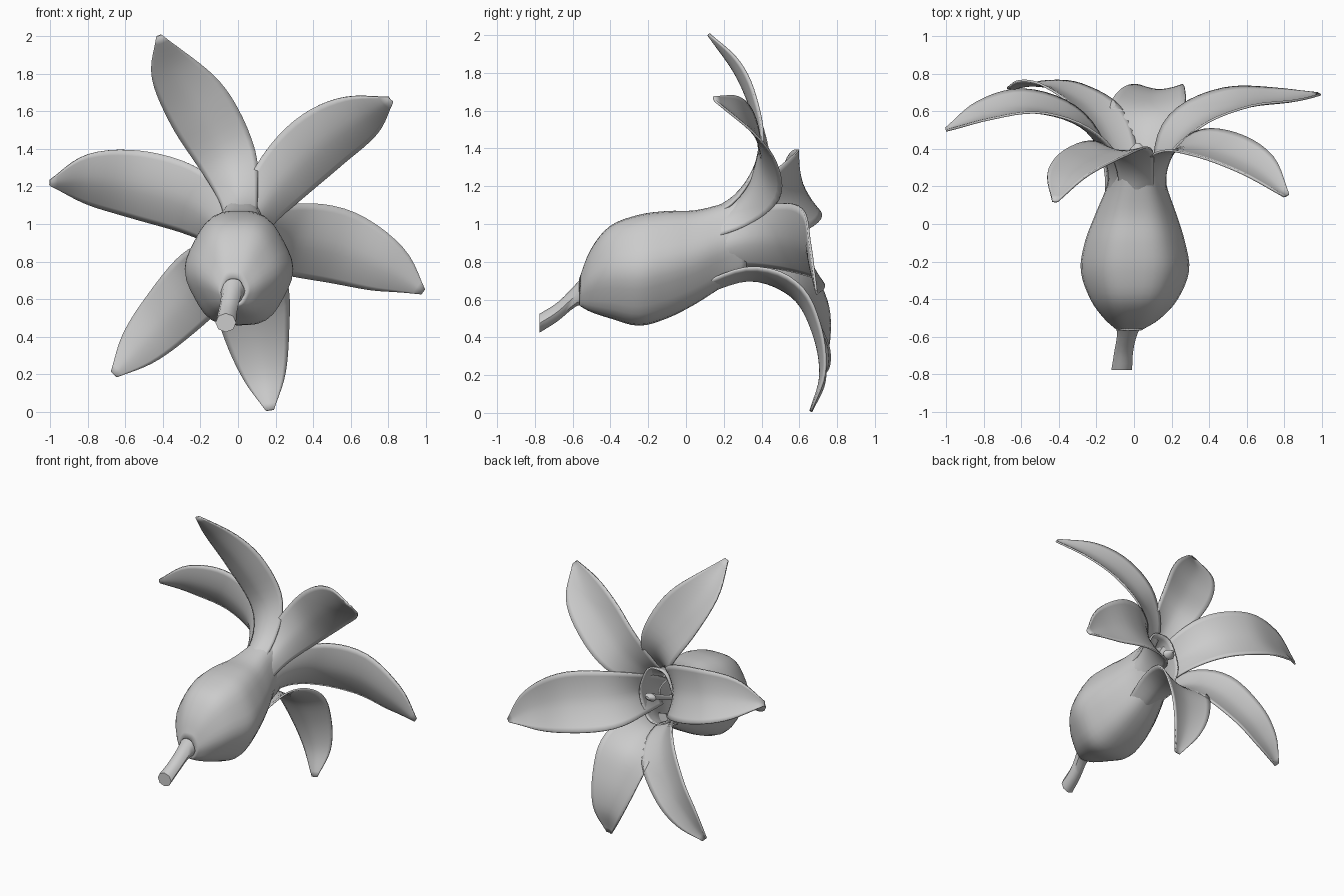
import bpy, math
from mathutils import Vector

if "Cube" in bpy.data.objects:
    bpy.data.objects.remove(bpy.data.objects["Cube"])


def spline(pts, t):
    """Catmull-Rom through tuples of any length, t in 0..1."""
    n = len(pts) - 1
    i = min(int(t * n), n - 1)
    f = t * n - i
    a, b = pts[i], pts[i + 1]
    p = pts[i - 1] if i else [2 * u - v for u, v in zip(a, b)]
    q = pts[i + 2] if i + 2 <= n else [2 * v - u for u, v in zip(a, b)]
    return [0.5 * (2 * y + (z - x) * f + (2 * x - 5 * y + 4 * z - w) * f * f
                   + (3 * y - x - 3 * z + w) * f ** 3)
            for x, y, z, w in zip(p, a, b, q)]


def grid_object(name, rows, closed=False, capped=False, thickness=0):
    n = len(rows[0])
    verts = [tuple(v) for r in rows for v in r]
    faces = [(i * n + j, i * n + (j + 1) % n, (i + 1) * n + (j + 1) % n, (i + 1) * n + j)
             for i in range(len(rows) - 1) for j in range(n if closed else n - 1)]
    if capped:
        last = (len(rows) - 1) * n
        faces.append(tuple(reversed(range(n))))
        faces.append(tuple(range(last, last + n)))
    me = bpy.data.meshes.new(name)
    me.from_pydata(verts, [], faces)
    me.validate()
    ob = bpy.data.objects.new(name, me)
    bpy.context.collection.objects.link(ob)
    bpy.ops.object.select_all(action='DESELECT')
    bpy.context.view_layer.objects.active = ob
    ob.select_set(True)
    bpy.ops.object.mode_set(mode='EDIT')
    bpy.ops.mesh.select_all(action='SELECT')
    bpy.ops.mesh.normals_make_consistent(inside=False)
    bpy.ops.object.mode_set(mode='OBJECT')
    bpy.ops.object.shade_smooth_by_angle(angle=math.radians(50))
    if thickness:
        m = ob.modifiers.new("thickness", 'SOLIDIFY')
        m.thickness = thickness
        m.offset = 0
    return ob


def ring_tube(name, path, steps, sides, ripple=0, **kw):
    """Upright rings; path entries are (y, centre x, centre z, radius x, radius z)."""
    rows = []
    for i in range(steps + 1):
        y, cx, cz, rx, rz = spline(path, i / steps)
        row = []
        for j in range(sides):
            a = 2 * math.pi * j / sides
            k = 1 + ripple * math.cos(6 * a)
            row.append((cx + rx * k * math.cos(a), y, cz + rz * k * math.sin(a)))
        rows.append(row)
    return grid_object(name, rows, closed=True, **kw)


def petal(name, centre, widths, tilt, cup=0.22):
    """Cupped strip along a centre line; tilt swings one edge along y.
    The base lies along the tube wall, its end sunk just inside."""
    steps, half = 26, 6
    axis = Vector((.015, 0, .83))
    base = Vector(centre[0]).lerp(axis + Vector((0, centre[0][1], 0)), .16)
    centre = [tuple(base)] + centre[1:]
    d = Vector(centre[-1]) - Vector(centre[1])
    side_tip = Vector((-d.z, tilt * math.hypot(d.x, d.z), d.x)).normalized()
    r = Vector(centre[0]) - axis
    side_base = Vector((-r.z, 0, r.x)).normalized()
    rows = []
    for i in range(steps + 1):
        t = i / steps
        c = Vector(spline(centre, t))
        w = max(spline([(v,) for v in widths], t)[0], 0.012)
        tan = (Vector(spline(centre, min(t + .02, 1)))
               - Vector(spline(centre, max(t - .02, 0)))).normalized()
        b = min(t / .4, 1)
        s = side_base.lerp(side_tip, b * b * (3 - 2 * b))
        s = (s - tan * s.dot(tan)).normalized()
        inward = tan.cross(s)
        if inward.dot(Vector((-d.x, 1.0, -d.z))) < 0:
            inward = -inward
        k = cup + 0.3 * (1 - b)
        rows.append([c + s * (w * j / half)
                     + inward * (w * k * (abs(j / half) ** 1.7 - 0.15))
                     for j in range(-half, half + 1)])
    return grid_object(name, rows, thickness=0.012)


# Swollen flower tube, open at the mouth
ring_tube("flower_tube", [
    (-.56, -.025, .64, .06, .07), (-.50, -.01, .70, .14, .165),
    (-.40, 0, .745, .22, .245), (-.25, .005, .755, .275, .295),
    (-.10, .005, .785, .255, .285), (.05, .01, .825, .205, .248),
    (.20, .015, .89, .15, .218), (.32, .02, .935, .135, .21)],
    28, 36, ripple=0.025, thickness=0.012)

# Short angled stem
ring_tube("stem", [
    (-.775, -.065, .475, .055, .05), (-.68, -.055, .535, .05, .05),
    (-.58, -.035, .625, .055, .06), (-.50, -.02, .68, .09, .10)],
    9, 8, capped=True)

# Pistil inside the mouth
ring_tube("pistil", [
    (-.35, .01, .77, .03, .03), (.1, .015, .85, .02, .02),
    (.34, .02, .94, .022, .022), (.39, .02, .955, .045, .03),
    (.43, .02, .965, .012, .01)], 20, 12, capped=True)

# Six spreading petals
petal("upper_left_petal",
      [(.01, .05, 1.06), (0, .27, 1.15), (-.06, .39, 1.35), (-.2, .35, 1.6),
       (-.34, .26, 1.81), (-.42, .12, 2.0)],
      [.08, .10, .155, .175, .125, .015], 0.1)
petal("upper_right_petal",
      [(.13, .05, 1.0), (.12, .28, 1.08), (.25, .41, 1.25), (.44, .39, 1.43),
       (.64, .3, 1.56), (.81, .15, 1.66)],
      [.08, .11, .165, .18, .14, .02], -0.35)
petal("right_petal",
      [(.205, .05, .84), (.165, .30, .91), (.29, .52, .91), (.54, .635, .87),
       (.80, .665, .76), (.985, .69, .64)],
      [.09, .14, .20, .205, .14, .015], -0.25)
petal("bottom_petal",
      [(.03, .05, .585), (.05, .34, .71), (.07, .57, .62), (.1, .68, .42),
       (.14, .715, .2), (.17, .66, .01)],
      [.09, .14, .20, .175, .115, .02], 0)
petal("lower_left_petal",
      [(-.14, .05, .69), (-.10, .33, .78), (-.2, .58, .69), (-.38, .71, .50),
       (-.53, .74, .34), (-.66, .72, .2)],
      [.09, .13, .175, .155, .11, .02], 0)
petal("left_petal",
      [(-.18, .05, .89), (-.125, .29, 1.0), (-.27, .52, 1.12), (-.54, .62, 1.2),
       (-.8, .58, 1.235), (-1.0, .5, 1.22)],
      [.08, .13, .185, .19, .14, .015], 0.35)
